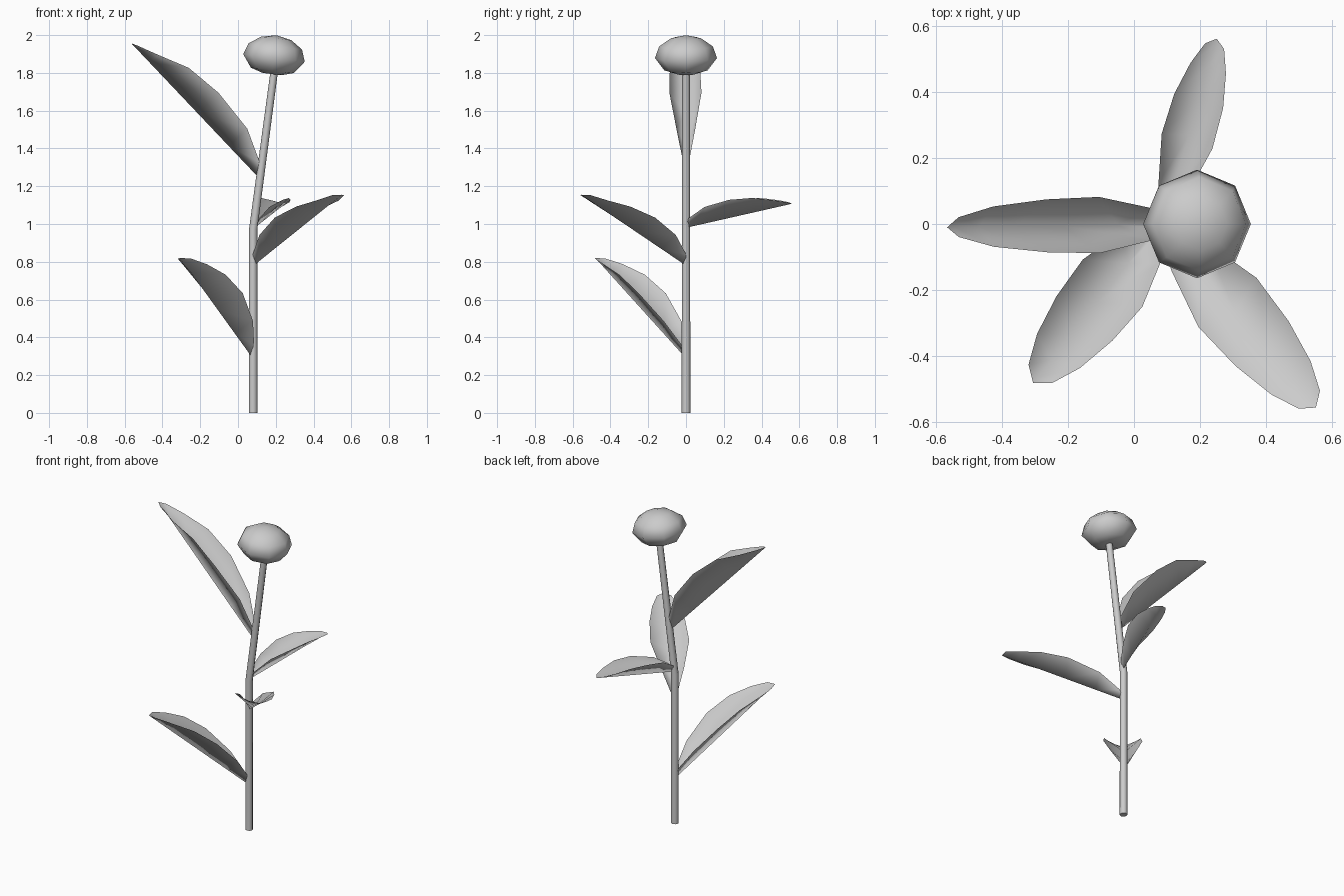
import bpy, math
from mathutils import Vector, Matrix

if "Cube" in bpy.data.objects:
    bpy.data.objects.remove(bpy.data.objects["Cube"])


def make_object(name, verts, faces):
    mesh = bpy.data.meshes.new(name)
    mesh.from_pydata(verts, [], faces)
    mesh.polygons.foreach_set("use_smooth", [True] * len(mesh.polygons))
    mesh.update()
    obj = bpy.data.objects.new(name, mesh)
    bpy.context.collection.objects.link(obj)
    return obj


def rings_to_mesh(name, rings, cap_start, cap_end):
    """Skin equal-sized rings and close both ends with a centre vertex."""
    n = len(rings[0])
    verts = [v for r in rings for v in r] + [cap_start, cap_end]
    faces = []
    for k in range(len(rings) - 1):
        for i in range(n):
            j = (i + 1) % n
            faces.append((k * n + i, k * n + j, (k + 1) * n + j, (k + 1) * n + i))
    a, b, top = len(verts) - 2, len(verts) - 1, (len(rings) - 1) * n
    for i in range(n):
        j = (i + 1) % n
        faces.append((a, j, i))
        faces.append((b, top + i, top + j))
    return make_object(name, verts, faces)


def circle(centre, radius, count=8):
    return [Vector(centre) + radius * Vector((math.cos(i * math.tau / count),
            math.sin(i * math.tau / count), 0)) for i in range(count)]


# Stem: straight below, leaning above
path = [((0.08, 0, 0), 0.023), ((0.08, 0, 0.97), 0.022), ((0.192, 0, 1.81), 0.02)]
stem = rings_to_mesh("stem", [circle(p, r) for p, r in path], path[0][0], path[-1][0])
bpy.context.view_layer.objects.active = stem
stem.select_set(True)
bpy.ops.object.shade_smooth_by_angle(angle=math.radians(50))
stem.select_set(False)

# Flower head: squashed ball tilted with the stem
profile = [(0.05, -0.098), (0.115, -0.078), (0.164, -0.012), (0.142, 0.05), (0.08, 0.092)]
head = rings_to_mesh("flower_head", [circle((0, 0, z), r) for r, z in profile],
                     (0, 0, -0.09), (0, 0, 0.109))
head.matrix_world = Matrix.Translation((0.192, 0, 1.891)) @ Matrix.Rotation(math.radians(7), 4, "Y")

# Leaves: straight midrib with two raised edges that flatten towards the tip
STEPS = [0.05, 0.23, 0.48, 0.69, 0.855, 0.965]


def leaf(name, base, tip, widths, heights):
    base, tip = Vector(base), Vector(tip)
    along = tip - base
    side = along.cross(Vector((0, 0, 1))).normalized()
    up = side.cross(along).normalized()
    verts, faces = [base, tip], []
    for t, w, h in zip(STEPS, widths, heights):
        mid = base + along * t
        verts += [mid - side * w + up * h, mid, mid + side * w + up * h]
    for k in range(len(STEPS) - 1):
        for c in (2 + 3 * k, 3 + 3 * k):
            faces.append((c, c + 1, c + 4, c + 3))
    last = 2 + 3 * (len(STEPS) - 1)
    faces += [(0, 3, 2), (0, 4, 3), (1, last, last + 1), (1, last + 1, last + 2)]
    return make_object(name, verts, faces)


leaf("leaf_front_left", (0.07, -0.01, 0.30), (-0.305, -0.48, 0.82),
     [0.02, 0.075, 0.115, 0.108, 0.083, 0.045], [0.045, 0.09, 0.111, 0.096, 0.055, 0.02])
leaf("leaf_front_right", (0.083, 0, 0.78), (0.55, -0.555, 1.155),
     [0.02, 0.068, 0.115, 0.105, 0.078, 0.042], [0.045, 0.085, 0.083, 0.06, 0.027, 0.012])
leaf("leaf_back", (0.088, 0, 0.98), (0.25, 0.56, 1.107),
     [0.02, 0.048, 0.08, 0.077, 0.056, 0.03], [0.045, 0.083, 0.089, 0.072, 0.039, 0.013])
leaf("leaf_left", (0.105, 0, 1.25), (-0.565, -0.01, 1.957),
     [0.015, 0.05, 0.085, 0.08, 0.061, 0.03], [0.06, 0.134, 0.154, 0.13, 0.06, 0.016])
